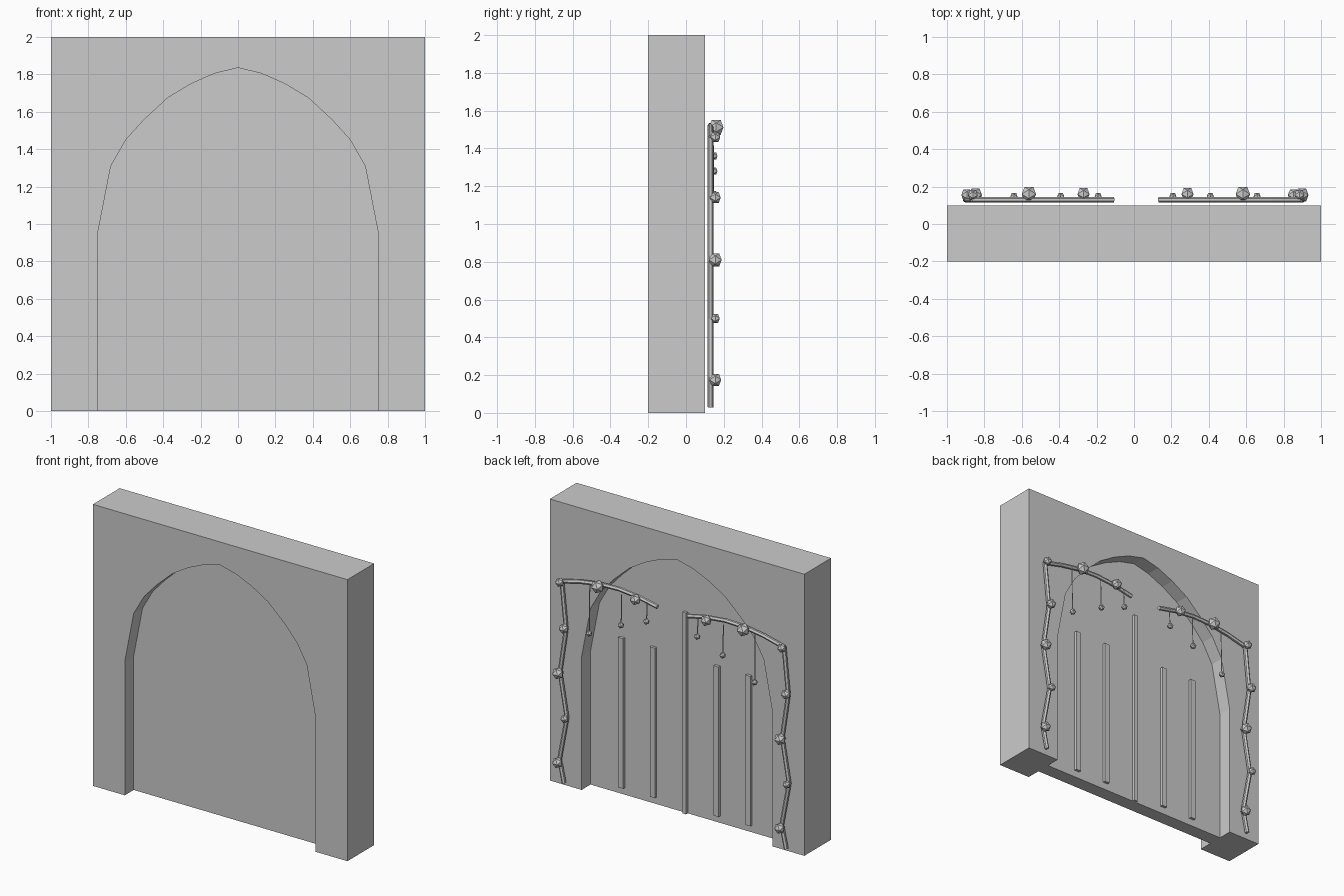
import bpy, bmesh

if "Cube" in bpy.data.objects:
    bpy.data.objects.remove(bpy.data.objects["Cube"])

stone = bpy.data.materials.new("plain grey")
stone.diffuse_color = (0.6, 0.6, 0.6, 1)
stone.use_nodes = True
stone.node_tree.nodes["Principled BSDF"].inputs["Base Color"].default_value = stone.diffuse_color


def finish(name, bm):
    bmesh.ops.recalc_face_normals(bm, faces=bm.faces)
    me = bpy.data.meshes.new(name)
    bm.to_mesh(me)
    bm.free()
    me.materials.append(stone)
    ob = bpy.data.objects.new(name, me)
    bpy.context.collection.objects.link(ob)
    return ob


def prism(name, outline, y0, y1):
    """Extrude an x-z outline from y0 to y1."""
    bm = bmesh.new()
    face = bm.faces.new([bm.verts.new((x, y0, z)) for x, z in outline])
    ext = bmesh.ops.extrude_face_region(bm, geom=[face], use_keep_orig=True)
    verts = [g for g in ext["geom"] if isinstance(g, bmesh.types.BMVert)]
    bmesh.ops.translate(bm, verts=verts, vec=(0, y1 - y0, 0))
    return finish(name, bm)


def tube(name, points, radius, res=1):
    """Flat-shaded round bar along a path, converted to a mesh."""
    cu = bpy.data.curves.new(name, 'CURVE')
    cu.dimensions = '3D'
    cu.bevel_depth = radius
    cu.bevel_resolution = res
    cu.use_fill_caps = True
    sp = cu.splines.new('POLY')
    sp.points.add(len(points) - 1)
    for p, co in zip(sp.points, points):
        p.co = (*co, 1)
    sp.use_smooth = False
    cu.materials.append(stone)
    ob = bpy.data.objects.new(name, cu)
    bpy.context.collection.objects.link(ob)
    bpy.ops.object.select_all(action='DESELECT')
    ob.select_set(True)
    bpy.context.view_layer.objects.active = ob
    bpy.ops.object.convert(target='MESH')


def bud(name, x, y, z, r):
    """Twenty-sided bud with an edge facing each axis."""
    bm = bmesh.new()
    a, b = 0.526 * r, 0.851 * r
    for i in (-a, a):
        for j in (-b, b):
            for co in ((0, i, j), (i, j, 0), (j, 0, i)):
                bm.verts.new((x + co[0], y + co[1], z + co[2]))
    bmesh.ops.convex_hull(bm, input=bm.verts)
    finish(name, bm)


# pointed arch: right half from the floor to the apex, then mirrored
half = [(0.75, 0), (0.75, 0.95), (0.68, 1.31), (0.6, 1.45), (0.5, 1.56),
        (0.375, 1.675), (0.25, 1.75), (0.125, 1.805), (0, 1.835)]
arch = half + [(-x, z) for x, z in reversed(half[:-1])]

# wall with open arch, and the door panel recessed on both sides
prism("wall", arch + [(-1, 0), (-1, 2), (1, 2), (1, 0)], -0.2, 0.1)
prism("door_panel", arch, -0.1, 0.0)

# raised strips on the back of the door
for i in range(-2, 3):
    x = i * 0.25
    w, z0, z1 = (0.014, 0.0, 1.43) if i == 0 else (0.02, 0.05, 1.115)
    prism("door_strip", [(x - w, z0), (x + w, z0), (x + w, z1), (x - w, z1)],
          -0.005, 0.02)

vine_z = [0.03, 0.19, 0.5, 0.81, 1.13, 1.46]
vine_dx = [-0.005, 0.03, -0.028, 0.026, -0.022, 0.012]
bud_r = [0.037, 0.028, 0.04, 0.034, 0.031]
branch = [(0.875, 1.457), (0.72, 1.495), (0.57, 1.518), (0.42, 1.523),
          (0.27, 1.508), (0.12, 1.477)]

for s, side in ((1, "right"), (-1, "left")):
    # zigzag climbing vine with buds
    tube(f"vine_{side}", [(s * 0.873 + d, 0.13, z)
                          for d, z in zip(vine_dx, vine_z)], 0.015)
    for d, z, r in zip(vine_dx[1:], (0.175, 0.5, 0.81, 1.14, 1.46), bud_r):
        bud(f"vine_bud_{side}", s * 0.873 + d * 0.95, 0.155, z, r)
    # arching branch with buds
    tube(f"branch_{side}", [(s * t + 0.012, 0.13, z) for t, z in branch], 0.015)
    bud(f"branch_bud_{side}", s * 0.572 + 0.01, 0.16, 1.512, 0.045)
    bud(f"branch_bud_{side}", s * 0.278 + 0.008, 0.16, 1.50, 0.038)
    # hanging tendrils with small buds
    for t, z in ((0.65, 1.155), (0.40, 1.28), (0.20, 1.36)):
        x = s * t + 0.008
        tube(f"tendril_{side}", [(x, 0.145, z), (x, 0.14, 1.495)], 0.004, 0)
        bud(f"tendril_bud_{side}", x, 0.148, z, 0.022)
